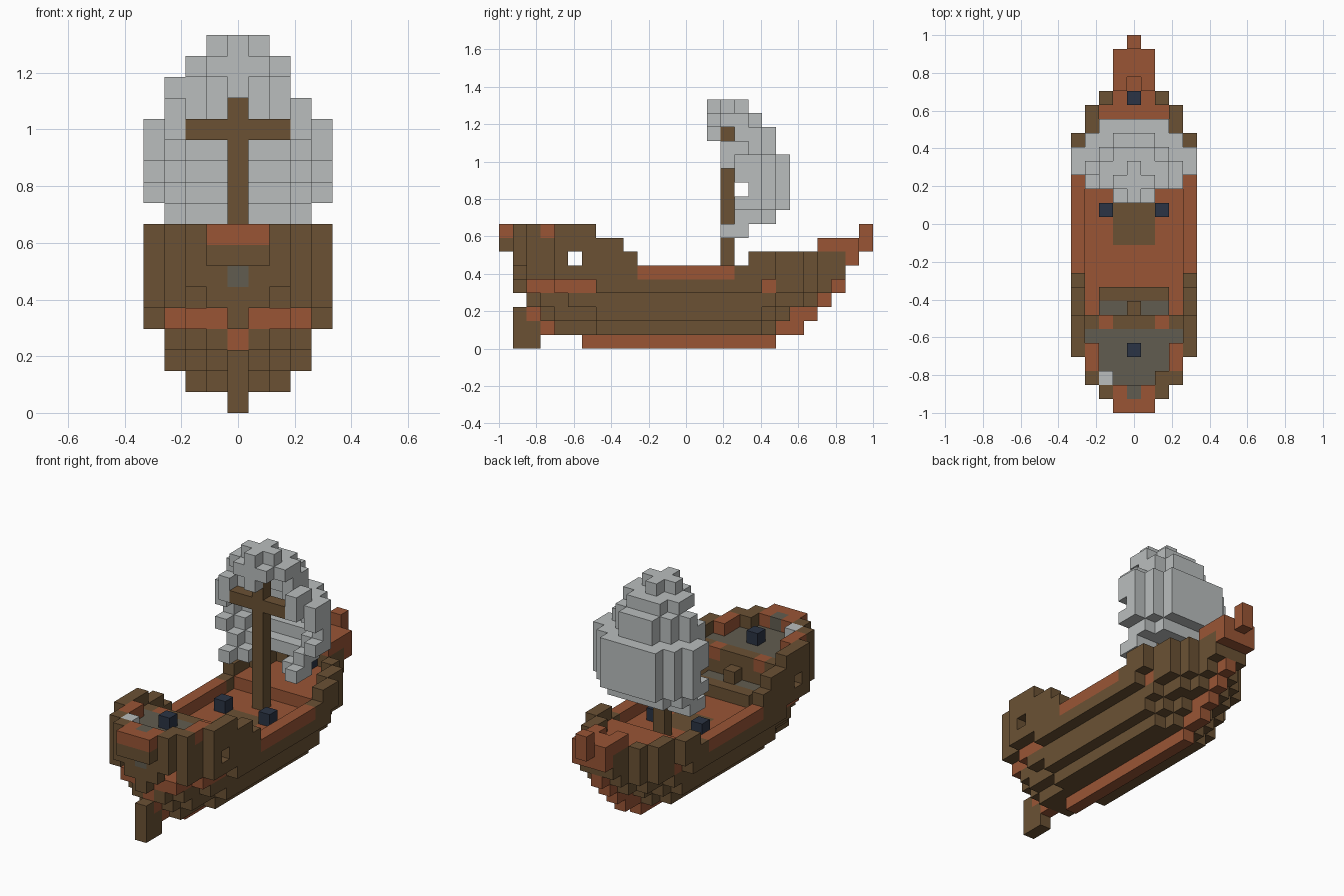
import bpy
import bmesh
from mathutils import Vector

cube = bpy.data.objects.get("Cube")
if cube:
    bpy.data.objects.remove(cube)

V = 2 / 27  # edge of one block
COLOURS = {
    "brown_wood": (0.145, 0.083, 0.034),
    "red_wood": (0.32, 0.091, 0.036),
    "grey_stone": (0.12, 0.107, 0.08),
    "dark_blue": (0.024, 0.034, 0.058),
    "sail_cloth": (0.49, 0.515, 0.515),
}
BROWN, RED, STONE, BLUE, CLOTH = range(5)
materials = []
for name, rgb in COLOURS.items():
    m = bpy.data.materials.new(name)
    m.use_nodes = True
    m.diffuse_color = (*rgb, 1)
    bsdf = m.node_tree.nodes["Principled BSDF"]
    bsdf.inputs["Base Color"].default_value = (*rgb, 1)
    bsdf.inputs["Roughness"].default_value = 0.9
    materials.append(m)

cells = {}  # (x, y, z) block -> (part, colour)


def box(part, colour, xs, ys, zs):
    """Fill an inclusive range of blocks."""
    for x in range(xs[0], xs[1] + 1):
        for y in range(ys[0], ys[1] + 1):
            for z in range(zs[0], zs[1] + 1):
                cells[x, y, z] = (part, colour)


def pair(part, colour, x, ys, zs):
    """Fill the same column range on both sides."""
    for s in (-x, x):
        box(part, colour, (s, s), ys, zs)


# Rudder and keel
box("rudder", BROWN, (0, 0), (-12, -11), (0, 2))
box("keel", RED, (0, 0), (-7, 6), (0, 0))

# Lower hull: stern and bow limits for each distance from the centre line
LEVELS = {
    1: [(-10, 8), (-9, 6), (-6, 5)],
    2: [(-11, 9), (-10, 7), (-9, 6), (-6, 5)],
    3: [(-11, 10), (-11, 9), (-10, 8), (-8, 6)],
    4: [(-12, 11), (-11, 10), (-11, 9), (-9, 8), (-6, 5)],
}
for z, spans in LEVELS.items():
    for x, span in enumerate(spans):
        pair("hull", BROWN, x, span, (z, z))
    lo, hi = spans[0]
    box("hull", RED, (0, 0), (spans[1][1] + 1, hi), (z, z))
    if z < 4:
        box("hull", RED, (0, 0), (lo, lo), (z, z))

# Upper hull outline, shared by walls and decks
OUTLINE = [(-12, 11), (-12, 11), (-12, 9), (-11, 8), (-9, 6)]


def inside(x, y):
    return abs(x) < len(OUTLINE) and OUTLINE[abs(x)][0] <= y <= OUTLINE[abs(x)][1]


def is_wall(x, y):
    return not all(inside(x + a, y + b) for a, b in ((1, 0), (-1, 0), (0, 1), (0, -1)))


for x in range(-4, 5):
    for y in range(-12, 12):
        if not inside(x, y):
            continue
        if is_wall(x, y):
            top = 8 if y <= -7 else 7 if y <= -5 else 6 if y <= -4 or y >= 5 else 5
            for z in range(5, top + 1):
                rail = z == 5 and abs(y) <= 3
                if z == 5 and y == -12 and abs(x) > 1:
                    continue
                cells[x, y, z] = ("upper_hull", RED if rail else BROWN)
        else:
            # Main deck, raised bow deck and stern deck
            cells[x, y, 4] = ("main_deck", RED)
            if y >= 5:
                cells[x, y, 5] = ("bow_deck", RED)
            if y <= -8:
                cells[x, y, 7] = ("stern_deck", STONE)
box("main_deck", BROWN, (-1, 1), (-1, 1), (4, 4))

# Side windows cut through the cabin
for x in (-4, 4):
    del cells[x, -8, 6]

# Stern overhang, rail and window
box("stern_overhang", BROWN, (-1, 1), (-13, -13), (7, 7))
box("stern_overhang", RED, (-1, 1), (-13, -13), (8, 8))
box("stern_rail", RED, (-1, 1), (-12, -12), (8, 8))
box("stern_rail", STONE, (0, 0), (-12, -12), (8, 8))
box("stern_window", STONE, (0, 0), (-12, -12), (6, 6))
pair("stern_rail", RED, 3, (-10, -9), (8, 8))
box("stern_rail", BROWN, (2, 2), (-11, -11), (8, 8))
box("lantern", CLOTH, (-2, -2), (-11, -11), (8, 8))

# Cabin front and steps down to the main deck
box("cabin_front", BROWN, (-3, 3), (-7, -7), (5, 7))
pair("cabin_front", RED, 2, (-7, -7), (7, 7))
box("cabin_steps", STONE, (-2, 2), (-6, -6), (5, 5))
box("cabin_steps", BROWN, (0, 0), (-6, -6), (5, 6))
box("cabin_steps", BROWN, (-2, 2), (-5, -5), (5, 5))

# Bow platform and stem post
box("bow_platform", RED, (-1, 1), (12, 12), (6, 7))
box("bow_platform", RED, (-1, 1), (10, 11), (7, 7))
del cells[0, 10, 7]
box("stem_post", RED, (0, 0), (13, 13), (7, 8))

# Dark blue crates
pair("deck_crates", BLUE, 2, (1, 1), (5, 5))
box("bow_crate", BLUE, (0, 0), (9, 9), (6, 6))
box("stern_crate", BLUE, (0, 0), (-9, -9), (8, 8))

# Billowing sail: a shell that bulges towards the bow
BACK = {9: 6, 10: 7, 11: 7, 12: 7, 13: 7, 14: 6, 15: 6}
for z, back in BACK.items():
    half = 4 if 10 <= z <= 13 else 3 if z < 15 else 2
    for x in range(half + 1):
        b = back - max(0, x - 2 if z < 14 else x - 1)
        pair("sail", CLOTH, x, (b if z == 11 else b - 1, b), (z, z))
pair("sail", CLOTH, 3, (3, 4), (8, 8))
pair("sail", CLOTH, 2, (4, 4), (8, 8))
pair("sail", CLOTH, 3, (4, 4), (9, 9))
pair("sail", CLOTH, 3, (3, 4), (13, 13))
box("sail", CLOTH, (-3, -3), (4, 4), (15, 15))
box("sail", CLOTH, (-2, 2), (3, 4), (16, 16))
box("sail", CLOTH, (-1, 1), (2, 5), (16, 16))
box("sail", CLOTH, (0, 0), (2, 4), (17, 17))
box("sail", CLOTH, (-1, 1), (3, 3), (17, 17))
box("sail", CLOTH, (0, 0), (2, 2), (15, 15))

# Mast and yard
box("mast", BROWN, (0, 0), (3, 3), (5, 15))
box("yard", BROWN, (-2, 2), (3, 3), (13, 13))


def build(part):
    """Make one object from the exposed block faces of a part."""
    bm = bmesh.new()
    for cell, (owner, colour) in cells.items():
        if owner != part:
            continue
        centre = Vector(cell) + Vector((0, 0, 0.5))
        for axis in range(3):
            for sign in (-1, 1):
                n = Vector((0, 0, 0))
                n[axis] = sign
                if tuple(int(c + d) for c, d in zip(cell, n)) in cells:
                    continue
                u = Vector((0, 0, 0))
                u[(axis + 1) % 3] = 1
                w = n.cross(u)
                corners = (-u - w, u - w, u + w, w - u)
                f = bm.faces.new([bm.verts.new((centre + (n + c) / 2) * V) for c in corners])
                f.material_index = colour
    bmesh.ops.remove_doubles(bm, verts=bm.verts, dist=V / 100)
    mesh = bpy.data.meshes.new(part)
    bm.to_mesh(mesh)
    bm.free()
    for m in materials:
        mesh.materials.append(m)
    bpy.context.collection.objects.link(bpy.data.objects.new(part, mesh))


for part in sorted({owner for owner, _ in cells.values()}):
    build(part)
